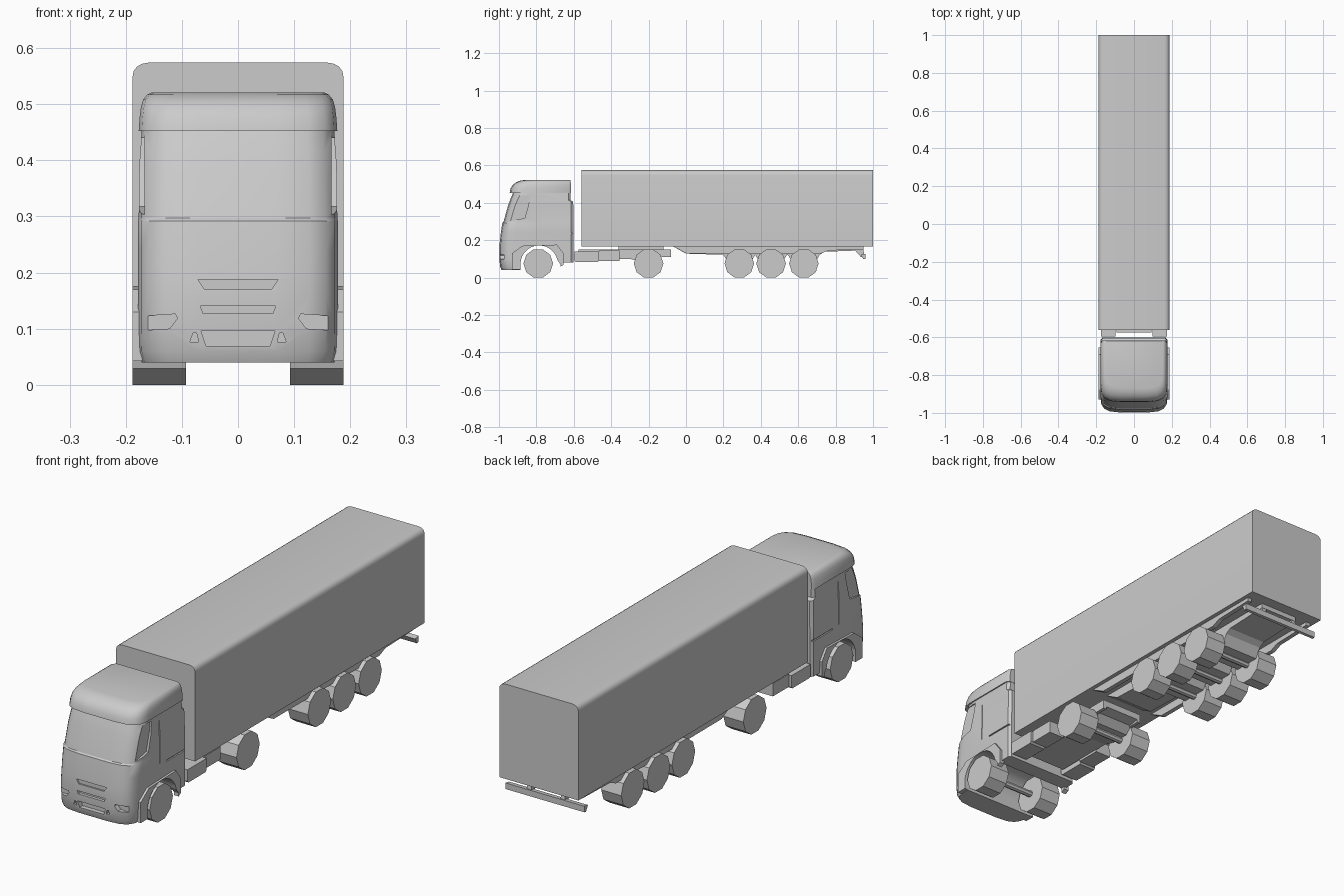
import bpy, bmesh, math
from mathutils import Matrix

if "Cube" in bpy.data.objects:
    bpy.data.objects.remove(bpy.data.objects["Cube"])


def finish(name, bm, smooth=None):
    bmesh.ops.recalc_face_normals(bm, faces=bm.faces)
    me = bpy.data.meshes.new(name)
    bm.to_mesh(me)
    bm.free()
    ob = bpy.data.objects.new(name, me)
    bpy.context.collection.objects.link(ob)
    if smooth:
        shade(ob, smooth)
    return ob


def shade(ob, angle):
    bpy.ops.object.select_all(action='DESELECT')
    ob.select_set(True)
    bpy.context.view_layer.objects.active = ob
    bpy.ops.object.shade_smooth_by_angle(angle=math.radians(angle))


def bridge(bm, rings):
    """Skin closed rings of points and cap both ends."""
    vs = [[bm.verts.new(p) for p in r] for r in rings]
    n = len(vs[0])
    for a, b in zip(vs, vs[1:]):
        for i in range(n):
            bm.faces.new((a[i], a[(i + 1) % n], b[(i + 1) % n], b[i]))
    bm.faces.new(vs[0])
    bm.faces.new(vs[-1])


def prism(name, pts, a, b, axis='x', smooth=None):
    """Extrude a profile: (y, z) along x, or (x, z) along y."""
    bm = bmesh.new()
    place = (lambda p, t: (t, p[0], p[1])) if axis == 'x' else (lambda p, t: (p[0], t, p[1]))
    bridge(bm, [[place(p, t) for p in pts] for t in (a, b)])
    return finish(name, bm, smooth)


def rect(a, b, c, d):
    return [(a, c), (b, c), (b, d), (a, d)]


def pair(name, pts, a, b):
    for s, side in ((1, 'right'), (-1, 'left')):
        prism(f'{name}_{side}', pts, s * a, s * b)


def loft(name, levels):
    """Plan outlines with a bowed front: (z, front y, back y, half width)."""
    bm = bmesh.new()
    rings = []
    for z, f, b, w in levels:
        half = [(0.4 * w, f + 0.002), (0.72 * w, f + 0.008), (0.88 * w, f + 0.022),
                (0.97 * w, f + 0.045), (w, f + 0.08), (w, b - 0.012), (w - 0.01, b)]
        rings.append([(x, y, z) for x, y in half] + [(-x, y, z) for x, y in reversed(half)])
    bridge(bm, rings)
    return finish(name, bm)


def cut(ob, cutter):
    cutter.hide_render = True
    m = ob.modifiers.new('cut', 'BOOLEAN')
    m.operation, m.object, m.solver = 'DIFFERENCE', cutter, 'EXACT'
    bpy.context.view_layer.objects.active = ob
    bpy.ops.object.modifier_apply(modifier=m.name)
    bpy.data.objects.remove(cutter)


# Trailer body with rounded upper edges
side = [(0.188, 0.166), (0.188, 0.548), (0.186, 0.559), (0.180, 0.567), (0.171, 0.572), (0.160, 0.574)]
prism('trailer_body', side + [(-x, z) for x, z in reversed(side)], -0.56, 1.0, 'y', 35)

# Cab shell
cab = loft('cab', [
    (0.040, -0.988, -0.605, 0.172), (0.060, -0.996, -0.603, 0.177), (0.100, -1.000, -0.602, 0.178),
    (0.165, -1.000, -0.602, 0.178), (0.195, -0.997, -0.602, 0.178), (0.240, -0.992, -0.602, 0.178),
    (0.292, -0.984, -0.602, 0.178), (0.297, -0.978, -0.602, 0.177), (0.380, -0.955, -0.602, 0.176),
    (0.405, -0.946, -0.604, 0.175), (0.415, -0.943, -0.617, 0.174), (0.465, -0.922, -0.617, 0.171)])

# Wheel arch and sill opening
arch = [(-0.885, -0.1)]
arch += [(-0.785 - 0.1 * math.cos(math.pi * i / 14), 0.072 + 0.1 * math.sin(math.pi * i / 14)) for i in range(14)]
arch += [(-0.672, 0.080), (-0.5, 0.080), (-0.5, -0.1)]
cut(cab, prism('arch_cutter', arch, -0.3, 0.3))

# Grille, bumper and headlight recesses
for z0, z1, w0, w1, depth in ((0.170, 0.188, 0.060, 0.072, -0.990), (0.127, 0.140, 0.062, 0.067, -0.985),
                              (0.069, 0.096, 0.057, 0.066, -0.975)):
    cut(cab, prism('grille_cutter', [(-w0, z0), (w0, z0), (w1, z1), (-w1, z1)], -1.1, depth, 'y'))
window = [(-0.925, 0.440), (-0.835, 0.440), (-0.842, 0.390), (-0.862, 0.318), (-0.945, 0.302)]
for s in (1, -1):
    lamp = [(s * x, z) for x, z in ((0.108, 0.118), (0.122, 0.100), (0.168, 0.097), (0.174, 0.122), (0.112, 0.126))]
    cut(cab, prism('lamp_cutter', lamp, -1.1, -0.972, 'y'))
    fog = [(s * x, z) for x, z in ((0.070, 0.076), (0.086, 0.076), (0.080, 0.092), (0.074, 0.092))]
    cut(cab, prism('fog_cutter', fog, -1.1, -0.984, 'y'))
    cut(cab, prism('window_cutter', window, s * 0.167, s * 0.3))
    # Door edge and waist grooves
    cut(cab, prism('door_cutter', rect(-0.787, -0.783, 0.24, 0.44), s * 0.172, s * 0.3))
    cut(cab, prism('waist_cutter', rect(-0.74, -0.59, 0.232, 0.238), s * 0.172, s * 0.3))
shade(cab, 30)

# Roof with overhanging sun visor
roof = loft('roof_visor', [
    (0.452, -0.945, -0.616, 0.177), (0.475, -0.941, -0.616, 0.1755), (0.495, -0.929, -0.616, 0.173),
    (0.508, -0.913, -0.616, 0.169), (0.517, -0.893, -0.617, 0.162), (0.521, -0.870, -0.619, 0.154)])
shade(roof, 40)

# Flared front fenders
for s, side_name in ((1, 'right'), (-1, 'left')):
    flare = prism(f'front_fender_{side_name}',
                  [(-0.93, 0.042), (-0.93, 0.13), (-0.875, 0.170), (-0.69, 0.176), (-0.655, 0.13), (-0.655, 0.068),
                   (-0.70, 0.042)], s * 0.165, s * 0.188)
    cut(flare, prism('fender_cutter', arch[:-3] + [(-0.672, 0.072), (-0.672, -0.1)], -0.3, 0.3))

# Tractor frame, tanks and boxes
prism('tractor_frame', [(-0.575, 0.10), (-0.30, 0.10), (-0.24, 0.085), (-0.16, 0.085), (-0.13, 0.115),
                        (-0.08, 0.122), (-0.08, 0.15), (-0.575, 0.15)], -0.092, 0.092)
prism('coupling_plate', rect(-0.36, -0.12, 0.148, 0.166), -0.08, 0.08)
pair('fuel_tank', [(-0.595, 0.09), (-0.588, 0.083), (-0.472, 0.083), (-0.465, 0.09), (-0.465, 0.14),
                   (-0.595, 0.14)], 0.098, 0.176)
pair('side_box', rect(-0.465, -0.355, 0.09, 0.145), 0.09, 0.165)
pair('rear_guard', rect(-0.355, -0.08, 0.11, 0.15), 0.085, 0.10)

# Trailer underframe with suspension brackets
axles = (0.285, 0.455, 0.63)
under = [(-0.07, 0.167), (0.0, 0.128)]
for y in axles:
    under += [(y - 0.085, 0.122), (y - 0.06, 0.08), (y + 0.06, 0.08), (y + 0.085, 0.122)]
under += [(0.74, 0.138), (0.95, 0.146), (0.95, 0.167)]
prism('trailer_underframe', under, -0.092, 0.092)
pair('trailer_side_rail', [(-0.07, 0.167), (0.0, 0.13), (0.72, 0.128), (0.76, 0.145), (0.95, 0.15), (0.95, 0.167)],
     0.15, 0.17)

# Rear underrun bar and hangers
prism('rear_bar', [(0.935, 0.122), (0.948, 0.098), (0.960, 0.100), (0.960, 0.126)], -0.188, 0.188)
pair('bar_hanger', [(0.90, 0.15), (0.935, 0.11), (0.955, 0.11), (0.945, 0.167), (0.90, 0.167)], 0.07, 0.09)

# Ten-sided wheels, each in two bands, plus axles
for n, y in enumerate((-0.79, -0.20) + axles, 1):
    for s, side_name in ((1, 'right'), (-1, 'left')):
        bm = bmesh.new()
        angles = [math.pi * (2 * i + 0.0) / 10 for i in range(10)]
        bridge(bm, [[(s * x, y + 0.079 * math.cos(a), 0.0755 + 0.0794 * math.sin(a)) for a in angles]
                    for x in (0.093, 0.1405, 0.188)])
        finish(f'wheel_{n}_{side_name}', bm)
    bm = bmesh.new()
    bmesh.ops.create_cone(bm, cap_ends=True, segments=8, radius1=0.014, radius2=0.014, depth=0.2,
                          matrix=Matrix.Translation((0, y, 0.0755)) @ Matrix.Rotation(math.pi / 2, 4, 'Y'))
    finish(f'axle_{n}', bm)
